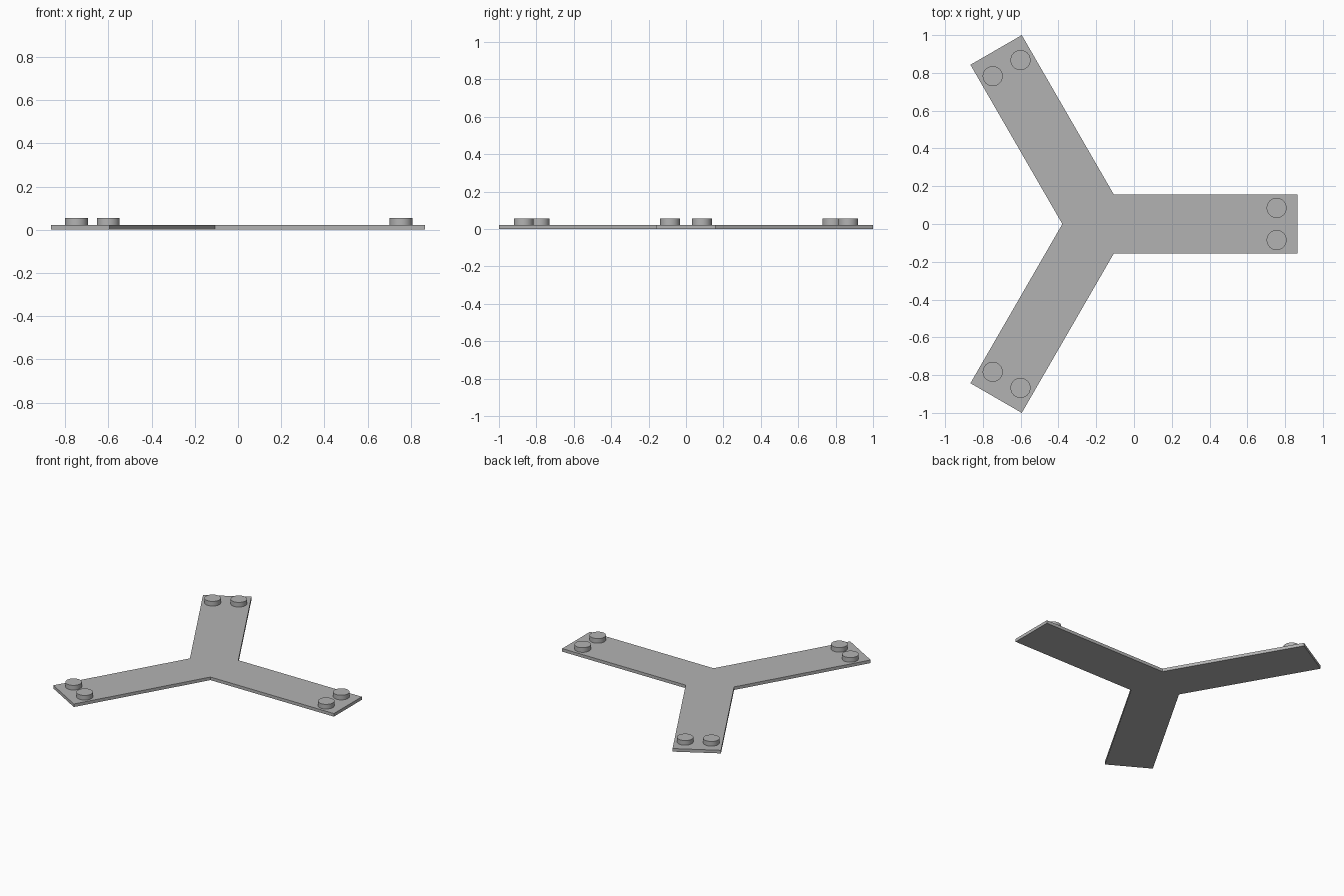
import bpy
import bmesh
from math import pi, sin, cos
from mathutils import Matrix, Vector

cube = bpy.data.objects.get("Cube")
if cube:
    bpy.data.objects.remove(cube, do_unlink=True)

HUB = Vector((-0.198, 0, 0))
LENGTH, HALF_WIDTH, THICK = 1.064, 0.157, 0.022
STUD_REACH, STUD_SIDE, STUD_RADIUS, STUD_TOP = 0.953, 0.085, 0.053, 0.055
TURNS = [Matrix.Rotation(i * 2 * pi / 3, 4, 'Z') for i in range(3)]

grey = bpy.data.materials.new("mid grey")
grey.use_nodes = True
grey.diffuse_color = (0.45, 0.45, 0.45, 1)
grey.node_tree.nodes["Principled BSDF"].inputs["Base Color"].default_value = grey.diffuse_color


def finish(bm, name):
    mesh = bpy.data.meshes.new(name)
    bm.normal_update()
    bm.to_mesh(mesh)
    bm.free()
    mesh.materials.append(grey)
    obj = bpy.data.objects.new(name, mesh)
    bpy.context.collection.objects.link(obj)
    return obj


# Three-armed plate: one arm's corners repeated around the hub, then extruded
bm = bmesh.new()
inner = HALF_WIDTH / sin(pi / 3)
arm = [Vector((inner * cos(pi / 3), -HALF_WIDTH, 0)),
       Vector((LENGTH, -HALF_WIDTH, 0)),
       Vector((LENGTH, HALF_WIDTH, 0))]
outline = [bm.verts.new(HUB + turn @ p) for turn in TURNS for p in arm]
base = bm.faces.new(outline)
raised = bmesh.ops.extrude_face_region(bm, geom=[base], use_keep_orig=True)
top = [v for v in raised["geom"] if isinstance(v, bmesh.types.BMVert)]
bmesh.ops.translate(bm, verts=top, vec=(0, 0, THICK))
bmesh.ops.recalc_face_normals(bm, faces=bm.faces)
finish(bm, "three_arm_plate")

# Pair of round studs near each arm tip
for number, turn in enumerate(TURNS, 1):
    for label, side in (("a", -STUD_SIDE), ("b", STUD_SIDE)):
        bm = bmesh.new()
        spot = HUB + turn @ Vector((STUD_REACH, side, 0))
        spot.z = (THICK + STUD_TOP) / 2
        bmesh.ops.create_cone(bm, cap_ends=True, segments=48, radius1=STUD_RADIUS,
                              radius2=STUD_RADIUS, depth=STUD_TOP - THICK,
                              matrix=Matrix.Translation(spot))
        stud = finish(bm, f"arm_{number}_stud_{label}")
        bpy.ops.object.select_all(action='DESELECT')
        stud.select_set(True)
        bpy.context.view_layer.objects.active = stud
        bpy.ops.object.shade_smooth_by_angle()
